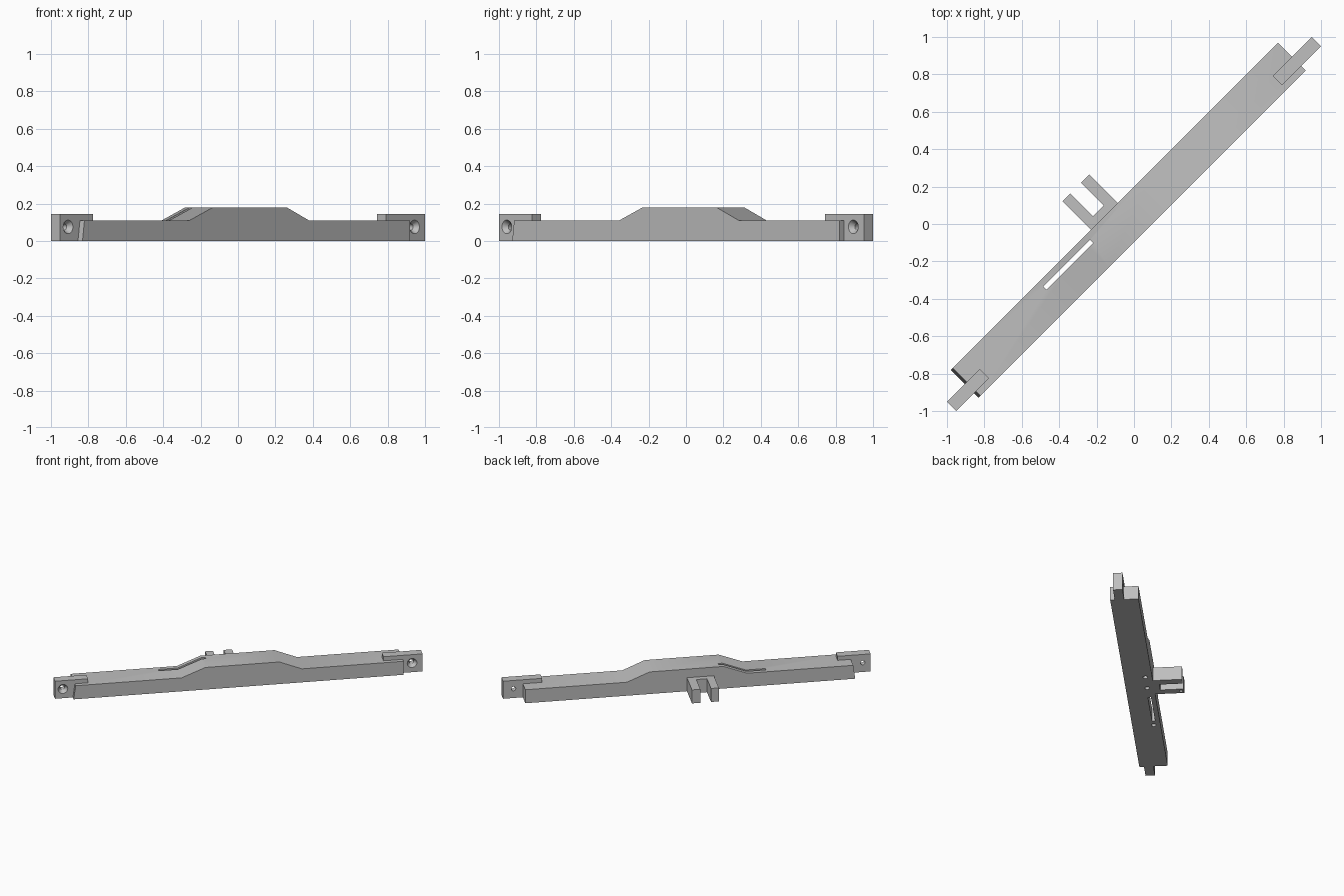
import bpy, bmesh, math
from mathutils import Matrix

if "Cube" in bpy.data.objects:
    bpy.data.objects.remove(bpy.data.objects["Cube"], do_unlink=True)

grey = bpy.data.materials.new("light_grey")
grey.use_nodes = True
COLOUR = (0.52, 0.52, 0.52, 1)
grey.diffuse_color = COLOUR
grey.node_tree.nodes["Principled BSDF"].inputs["Base Color"].default_value = COLOUR


def finish(bm, name):
    bmesh.ops.recalc_face_normals(bm, faces=bm.faces)
    mesh = bpy.data.meshes.new(name)
    bm.to_mesh(mesh)
    bm.free()
    mesh.materials.append(grey)
    obj = bpy.data.objects.new(name, mesh)
    bpy.context.collection.objects.link(obj)
    return obj


def prism(name, outline, lo, hi, axis):
    """Extrude an outline along y (outline in x, z) or z (outline in x, y)."""
    bm = bmesh.new()
    place = (lambda a, b: (a, lo, b)) if axis == "y" else (lambda a, b: (a, b, lo))
    face = bm.faces.new([bm.verts.new(place(a, b)) for a, b in outline])
    ext = bmesh.ops.extrude_face_region(bm, geom=[face])
    step = (0, hi - lo, 0) if axis == "y" else (0, 0, hi - lo)
    verts = [g for g in ext["geom"] if isinstance(g, bmesh.types.BMVert)]
    bmesh.ops.translate(bm, verts=verts, vec=step)
    return finish(bm, name)


def box(name, x0, x1, y0, y1, z0, z1):
    return prism(name, [(x0, y0), (x1, y0), (x1, y1), (x0, y1)], z0, z1, "z")


def drill(name, centre, r1, r2, depth, sideways=False):
    bm = bmesh.new()
    turn = Matrix.Rotation(math.pi / 2 if sideways else 0, 4, "X")
    bmesh.ops.create_cone(bm, cap_ends=True, segments=32, radius1=r1, radius2=r2,
                          depth=depth, matrix=Matrix.Translation(centre) @ turn)
    return finish(bm, name)


def combine(target, tool, operation):
    mod = target.modifiers.new(operation.lower(), "BOOLEAN")
    mod.operation, mod.object, mod.solver = operation, tool, "EXACT"
    bpy.context.view_layer.objects.active = target
    bpy.ops.object.modifier_apply(modifier=mod.name)
    bpy.data.objects.remove(tool, do_unlink=True)


# Beam with raised middle and one slightly raked end
LOW, HIGH, BACK = 0.11, 0.18, 0.141
beam = prism("beam", [(-1.245, 0), (1.23, 0), (1.23, LOW), (0.467, LOW), (0.298, HIGH),
                      (-0.257, HIGH), (-0.435, LOW), (-1.23, LOW)], -0.069, BACK, "y")

# Mounting tabs at both ends, each with a countersunk screw hole
for inner, outer, hole in ((-1.131, -1.379, -1.32), (1.085, 1.379, 1.30)):
    tab = box("end_tab", min(inner, outer), max(inner, outer), -0.035, 0.035, 0, 0.143)
    combine(beam, tab, "UNION")
    combine(beam, drill("screw_hole", (hole, 0, 0.075), 0.017, 0.017, 0.2, True), "DIFFERENCE")
    combine(beam, drill("countersink", (hole, -0.022, 0.075), 0.017, 0.038, 0.03, True), "DIFFERENCE")

# Forked bracket on the back
fork = prism("fork", [(-0.184, 0.12), (0.018, 0.12), (0.018, 0.357), (-0.045, 0.357),
                      (-0.045, 0.184), (-0.125, 0.184), (-0.125, 0.357), (-0.184, 0.357)],
             0, LOW, "z")
combine(beam, fork, "UNION")

# Long through slot and small blind holes underneath
combine(beam, box("slot", -0.58, -0.226, 0.083, 0.106, -0.1, 0.3), "DIFFERENCE")
for x, y, r in ((-0.638, 0.09, 0.018), (-0.09, 0.09, 0.018), (0.07, 0.09, 0.018),
                (-0.155, 0.335, 0.013)):
    combine(beam, drill("blind_hole", (x, y, 0), r, r, 0.1), "DIFFERENCE")

# Lay the whole part along the diagonal
beam.data.transform(Matrix.Rotation(math.pi / 4, 4, "Z"))
beam.select_set(True)
bpy.context.view_layer.objects.active = beam
bpy.ops.object.shade_smooth_by_angle(angle=math.radians(25))
